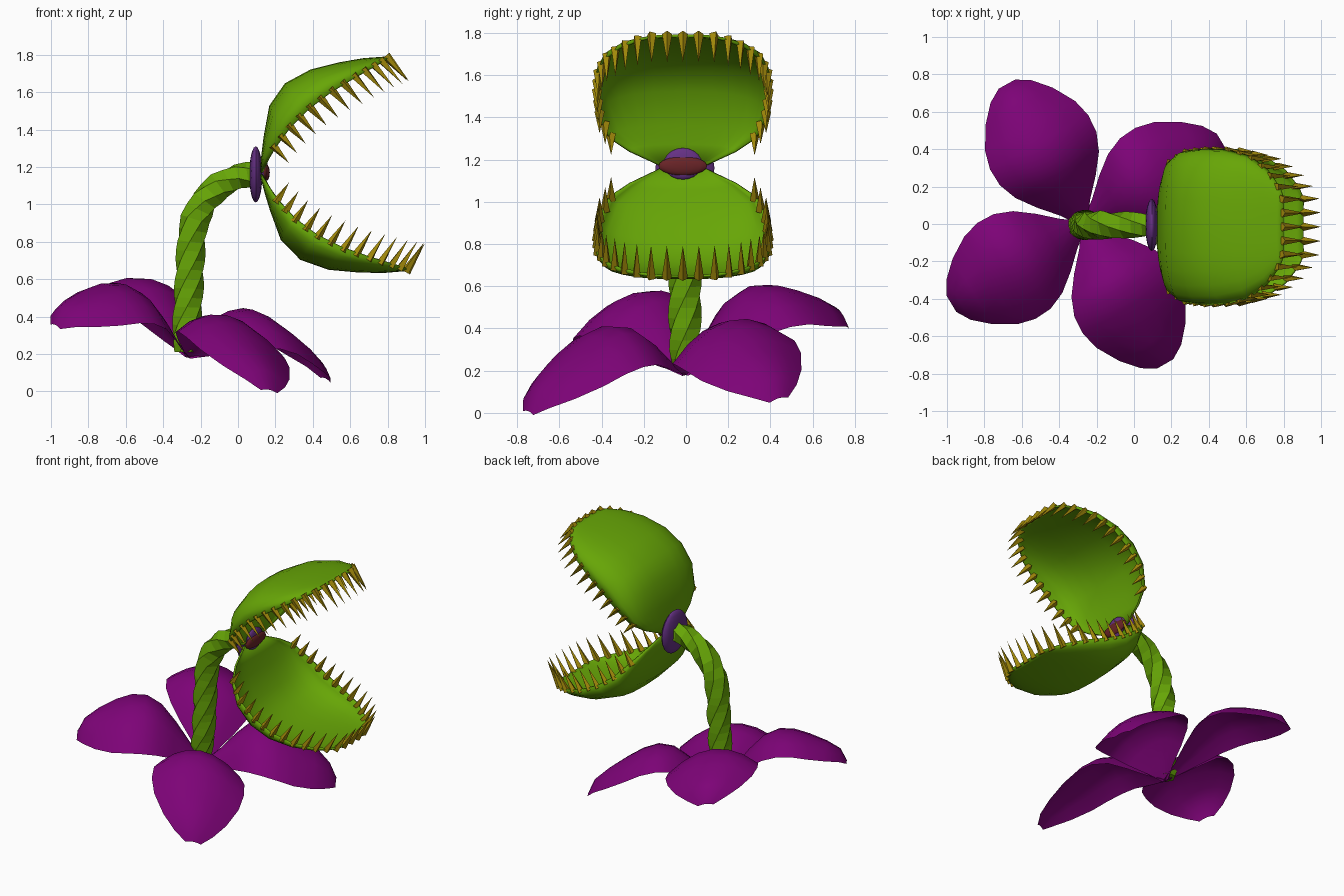
import bpy, bmesh
from math import sin, cos, pi, radians
from mathutils import Vector, Matrix

if "Cube" in bpy.data.objects:
    bpy.data.objects.remove(bpy.data.objects["Cube"])


def material(name, r, g, b):
    m = bpy.data.materials.new(name)
    m.use_nodes = True
    m.diffuse_color = (r, g, b, 1)
    m.node_tree.nodes["Principled BSDF"].inputs["Base Color"].default_value = (r, g, b, 1)
    return m


GREEN = material("leaf green", 0.135, 0.38, 0.002)
PURPLE = material("petal purple", 0.205, 0.001, 0.185)
VIOLET = material("collar violet", 0.13, 0.03, 0.23)
YELLOW = material("tooth yellow", 0.36, 0.25, 0.003)
RED = material("throat red", 0.14, 0.017, 0.02)


def finish(name, bm, mat, smooth=None):
    mesh = bpy.data.meshes.new(name)
    bm.to_mesh(mesh)
    bm.free()
    ob = bpy.data.objects.new(name, mesh)
    bpy.context.collection.objects.link(ob)
    mesh.materials.append(mat)
    if smooth:
        bpy.ops.object.select_all(action='DESELECT')
        ob.select_set(True)
        bpy.context.view_layer.objects.active = ob
        bpy.ops.object.shade_smooth_by_angle(angle=radians(smooth))
    return ob


def loft(rows, closed=False):
    """Skin a list of equal-length point rows."""
    bm = bmesh.new()
    grid = [[bm.verts.new(p) for p in row] for row in rows]
    n = len(rows[0])
    for low, high in zip(grid, grid[1:]):
        for i in range(n if closed else n - 1):
            j = (i + 1) % n
            bm.faces.new((low[i], low[j], high[j], high[i]))
    if closed:
        bm.faces.new(grid[0][::-1])
        bm.faces.new(grid[-1])
    return bm


# Petals: (distance, half width, ridge height, edge drop)
PETAL = [(0.0, 0.02, -0.07, 0.0), (0.1, 0.09, 0.03, 0.05), (0.2, 0.18, 0.14, 0.1),
         (0.3, 0.255, 0.225, 0.13), (0.4, 0.295, 0.255, 0.14), (0.5, 0.3, 0.235, 0.13),
         (0.6, 0.275, 0.19, 0.12), (0.72, 0.205, 0.125, 0.1), (0.81, 0.125, 0.06, 0.07),
         (0.855, 0.05, -0.035, 0.01)]


def petal(name, degrees, size):
    a = radians(degrees)
    rows = []
    for u, w, h, drop in PETAL:
        row = []
        for k in range(-3, 4):
            v = k / 3
            x = size * u * cos(a) + w * v * sin(a)
            y = size * u * sin(a) - w * v * cos(a)
            # The whole flower leans towards the mouth
            row.append((x - 0.265, y, 0.25 - 0.27 * x + 0.12 * y + h - drop * v * v))
        rows.append(row[::-1])
    finish(name, loft(rows), PURPLE, 40)


for name, degrees, size in (("petal_back_left", 31, 1.0), ("petal_back_right", 119, 1.0),
                            ("petal_front_right", 211, 0.97), ("petal_front_left", 300, 1.01)):
    petal(name, degrees, size)

# Twisted stem: (x, z, radius)
STEM = [(-0.28, 0.21, 0.06), (-0.28, 0.3, 0.075), (-0.27, 0.4, 0.08), (-0.265, 0.5, 0.08),
        (-0.26, 0.6, 0.08), (-0.255, 0.7, 0.08), (-0.25, 0.8, 0.08), (-0.23, 0.92, 0.08),
        (-0.18, 1.02, 0.078), (-0.1, 1.1, 0.075), (0.0, 1.15, 0.07), (0.1, 1.165, 0.068)]
path = [Vector(STEM[0])]
for p, q in zip(STEM, STEM[1:]):
    path += [(Vector(p) + Vector(q)) / 2, Vector(q)]
rows = []
for i, (x, z, r) in enumerate(path):
    step = path[min(i + 1, len(path) - 1)] - path[max(i - 1, 0)]
    across = Vector((step.y, 0, -step.x)).normalized()
    row = []
    for k in range(6):
        a = k * pi / 3 + i * radians(17)
        row.append(Vector((x, -0.005, z)) + r * (across * cos(a) + Vector((0, sin(a), 0))))
    rows.append(row)
finish("stem", loft(rows, closed=True), GREEN)


# Collar behind the mouth and the throat inside it
def ellipsoid(name, centre, size, mat):
    bm = bmesh.new()
    bmesh.ops.create_uvsphere(bm, u_segments=16, v_segments=10, radius=1,
                              matrix=Matrix.Translation(centre) @ Matrix.Diagonal((*size, 1)))
    finish(name, bm, mat, 40)


ellipsoid("collar", (0.095, -0.005, 1.16), (0.035, 0.14, 0.15), VIOLET)
ellipsoid("throat_rim", (0.14, -0.015, 1.18), (0.02, 0.09, 0.075), VIOLET)
ellipsoid("throat", (0.15, -0.015, 1.17), (0.02, 0.115, 0.045), RED)

# Jaws: (distance from hinge, half width, lip height, ridge height)
JAW = [(0.0, 0.1, 0.0, 0.01), (0.07, 0.25, 0.03, 0.075), (0.14, 0.345, 0.052, 0.135),
       (0.27, 0.4, 0.078, 0.235), (0.41, 0.413, 0.085, 0.267), (0.56, 0.41, 0.072, 0.23),
       (0.7, 0.375, 0.046, 0.155), (0.81, 0.3, 0.022, 0.085), (0.88, 0.21, 0.006, 0.03),
       (0.91, 0.14, 0.0, 0.008)]


def jaw(name, hinge, tip, outward, bow):
    hinge, tip = Vector(hinge), Vector(tip)
    along = (tip - hinge) / 0.91
    forward = along.normalized()
    side = Vector((0, 1, 0))
    normal = forward.cross(side) * outward

    def place(a, w, h):
        return hinge + along * a + side * w + normal * h

    rows = []
    for a, w, lip, ridge in JAW:
        lip *= bow
        ridge = max(ridge, lip + 0.005)
        row = []
        for k in range(13):
            t = pi * k / 12
            c = cos(t)
            y = w * abs(c) ** 0.8 * (1 if c > 0 else -1)
            row.append(place(a, y, lip + (ridge - lip) * abs(sin(t)) ** 0.8))
        rows.append(row)
    bm = loft(rows)
    bmesh.ops.recalc_face_normals(bm, faces=bm.faces[:])
    shell = finish(name, bm, GREEN, 40)
    solid = shell.modifiers.new("thickness", 'SOLIDIFY')
    solid.thickness = 0.012
    solid.offset = 0

    # Teeth evenly spaced round the lip
    half = [(a, w * 0.985, lip * bow) for a, w, lip, _ in JAW[2:]]
    lip_path = [place(*p) for p in half] + [place(a, -w, h) for a, w, h in half[::-1]]
    spans = [(q - p).length for p, q in zip(lip_path, lip_path[1:])]
    count = 29
    bm = bmesh.new()
    for i in range(count):
        s = sum(spans) * i / (count - 1)
        k = 0
        while k < len(spans) - 1 and s > spans[k]:
            s -= spans[k]
            k += 1
        base = lip_path[k].lerp(lip_path[k + 1], min(s / spans[k], 1))
        length = 0.1 + 0.068 * (base - hinge).dot(forward)
        up = -normal
        tangent = lip_path[k + 1] - lip_path[k]
        tangent = (tangent - up * tangent.dot(up)).normalized()
        turn = Matrix((tangent, up.cross(tangent), up)).transposed().to_4x4()
        middle = base + up * (length / 2 - 0.01)
        bmesh.ops.create_cone(bm, cap_ends=True, segments=4, radius1=0.024, radius2=0,
                              depth=length + 0.02, matrix=Matrix.Translation(middle) @ turn)
    finish(name + "_teeth", bm, YELLOW)


jaw("upper_jaw", (0.13, -0.015, 1.17), (0.805, -0.015, 1.78), 1, 1.0)
jaw("lower_jaw", (0.13, -0.015, 1.16), (0.91, -0.015, 0.655), -1, 1.3)
